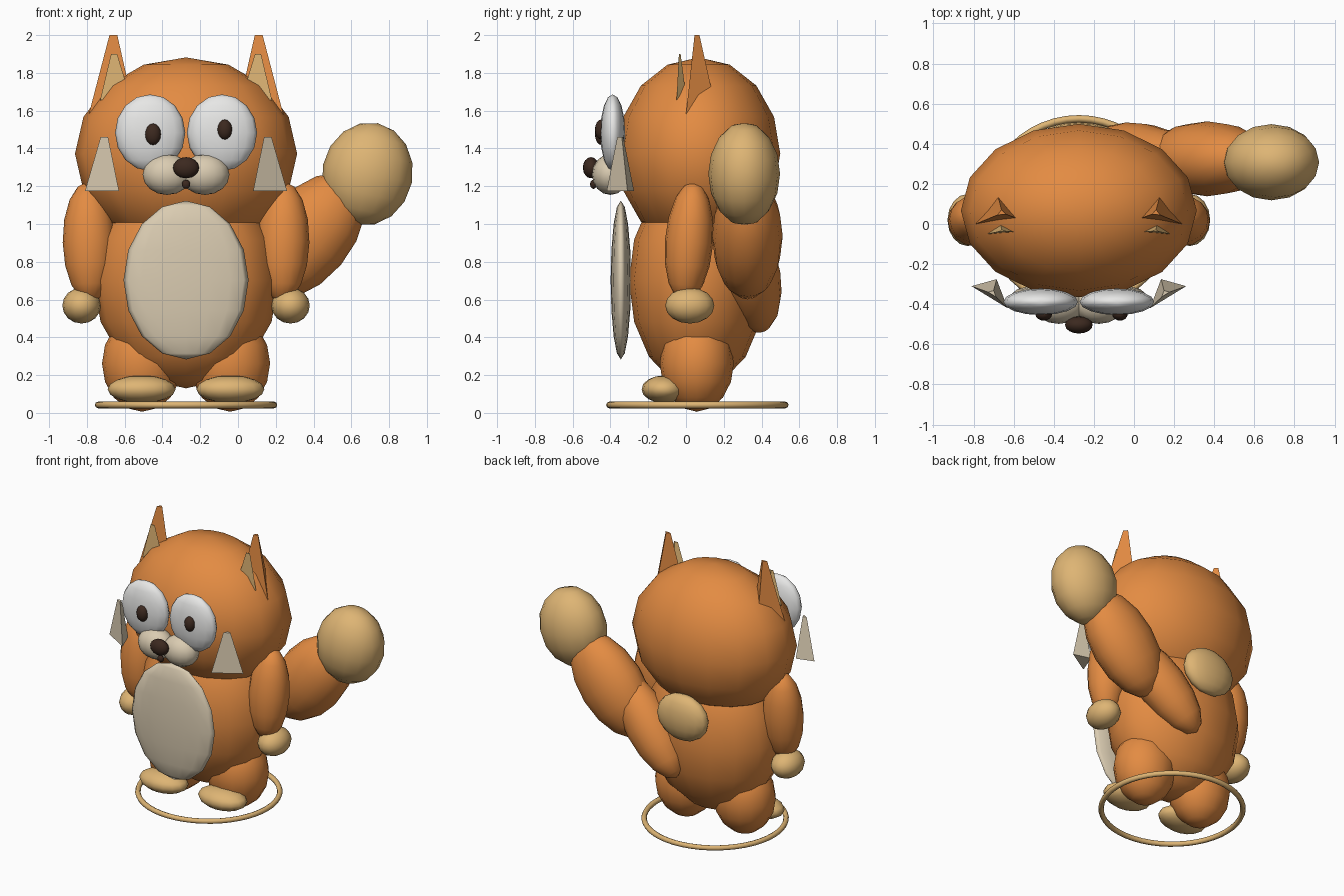
import bpy, bmesh, math
from mathutils import Vector

if "Cube" in bpy.data.objects:
    bpy.data.objects.remove(bpy.data.objects["Cube"])

CX = -0.275  # the body's plane of symmetry


def material(name, rgb):
    m = bpy.data.materials.new(name)
    m.diffuse_color = (*rgb, 1)
    m.use_nodes = True
    m.node_tree.nodes["Principled BSDF"].inputs["Base Color"].default_value = m.diffuse_color
    return m


ORANGE = material("orange fur", (0.77, 0.26, 0.055))
TAN = material("tan", (0.73, 0.46, 0.175))
CREAM = material("cream", (0.70, 0.60, 0.44))
WHITE = material("white", (0.81, 0.81, 0.80))
DARK = material("dark brown", (0.045, 0.022, 0.014))


def finish(name, bm, mat, smooth):
    mesh = bpy.data.meshes.new(name)
    bmesh.ops.recalc_face_normals(bm, faces=bm.faces)
    bm.to_mesh(mesh)
    bm.free()
    mesh.materials.append(mat)
    for p in mesh.polygons:
        p.use_smooth = smooth
    obj = bpy.data.objects.new(name, mesh)
    bpy.context.collection.objects.link(obj)
    return obj


def ball(name, loc, radii, mat, axis=(0, 0, 1)):
    """Low-poly ellipsoid, its z radius pointing along axis."""
    bm = bmesh.new()
    bmesh.ops.create_uvsphere(bm, u_segments=16, v_segments=8, radius=1)
    bmesh.ops.scale(bm, vec=radii, verts=bm.verts)
    obj = finish(name, bm, mat, True)
    obj.location = loc
    obj.rotation_euler = Vector((0, 0, 1)).rotation_difference(Vector(axis)).to_euler()
    return obj


def pair(name, offset, y, z, radii, mat, axis=(0, 0, 1)):
    for side, s in (("left", -1), ("right", 1)):
        ball(f"{side}_{name}", (CX + s * offset, y, z), radii, mat,
             (s * axis[0], axis[1], axis[2]))


def spikes(name, base, apex, tip, mat):
    """Mirrored blunt three-sided spikes; x is the distance from the middle."""
    centre = sum((Vector(b) for b in base), Vector()) / 3
    for side, s in (("left", -1), ("right", 1)):
        bm = bmesh.new()
        low, high = [], []
        for b in base:
            top = Vector(apex) + (Vector(b) - centre) * tip
            top.z = apex[2]
            low.append(bm.verts.new((CX + s * b[0], b[1], b[2])))
            high.append(bm.verts.new((CX + s * top.x, top.y, top.z)))
        bm.faces.new(low)
        bm.faces.new(high)
        for i in range(3):
            j = (i + 1) % 3
            bm.faces.new((low[i], low[j], high[j], high[i]))
        finish(f"{side}_{name}", bm, mat, False)


# Body and head
ball("body", (CX, 0.06, 0.70), (0.49, 0.362, 0.57), ORANGE)
ball("head", (CX, 0.067, 1.372), (0.588, 0.432, 0.51), ORANGE)
ball("belly", (CX, -0.345, 0.703), (0.331, 0.054, 0.42), CREAM)
ball("back_patch", (CX, 0.428, 0.912), (0.20, 0.08, 0.165), TAN)

# Limbs
pair("arm", 0.513, 0.016, 0.905, (0.14, 0.128, 0.32), ORANGE, (0.02, 0.08, 1))
pair("hand", 0.553, 0.02, 0.568, (0.102, 0.13, 0.095), TAN)
pair("leg", 0.233, 0.057, 0.262, (0.212, 0.196, 0.256), ORANGE)
pair("foot", 0.235, -0.117, 0.125, (0.18, 0.118, 0.073), TAN)

# Tail
ball("tail_base", (0.05, 0.345, 0.73), (0.165, 0.155, 0.385), ORANGE, (0.25, -0.05, 0.28))
ball("tail_middle", (0.365, 0.325, 0.935), (0.235, 0.187, 0.39), ORANGE, (0.643, 0, 0.766))
ball("tail_tip", (0.685, 0.308, 1.265), (0.24, 0.19, 0.274), TAN, (0.2, 0, 0.98))

# Face
pair("eye", 0.19, -0.388, 1.483, (0.186, 0.066, 0.203), WHITE)
ball("left_pupil", (-0.45, -0.448, 1.475), (0.042, 0.034, 0.057), DARK)
ball("right_pupil", (-0.07, -0.448, 1.50), (0.039, 0.034, 0.053), DARK)
pair("muzzle", 0.10, -0.40, 1.262, (0.13, 0.098, 0.108), CREAM)
ball("nose", (CX, -0.503, 1.298), (0.069, 0.043, 0.056), DARK)
ball("mouth", (CX, -0.49, 1.21), (0.022, 0.018, 0.024), DARK)

# Ears and cheek tufts
spikes("ear", ((0.515, 0.0, 1.58), (0.285, 0.02, 1.65), (0.405, 0.145, 1.67)),
       (0.385, 0.055, 2.0), 0.18, ORANGE)
spikes("inner_ear", ((0.455, -0.05, 1.655), (0.295, -0.042, 1.67), (0.39, -0.005, 1.72)),
       (0.382, -0.034, 1.90), 0.2, TAN)
spikes("cheek_tuft", ((0.535, -0.31, 1.175), (0.355, -0.42, 1.175), (0.41, -0.275, 1.175)),
       (0.43, -0.345, 1.46), 0.22, CREAM)

# Ring around the feet
bpy.ops.mesh.primitive_torus_add(location=(CX, 0.06, 0.042), major_radius=0.465,
                                 minor_radius=0.018, major_segments=48, minor_segments=8)
ring = bpy.context.object
ring.name = "ground_ring"
ring.data.materials.append(TAN)
bpy.ops.object.shade_smooth()
